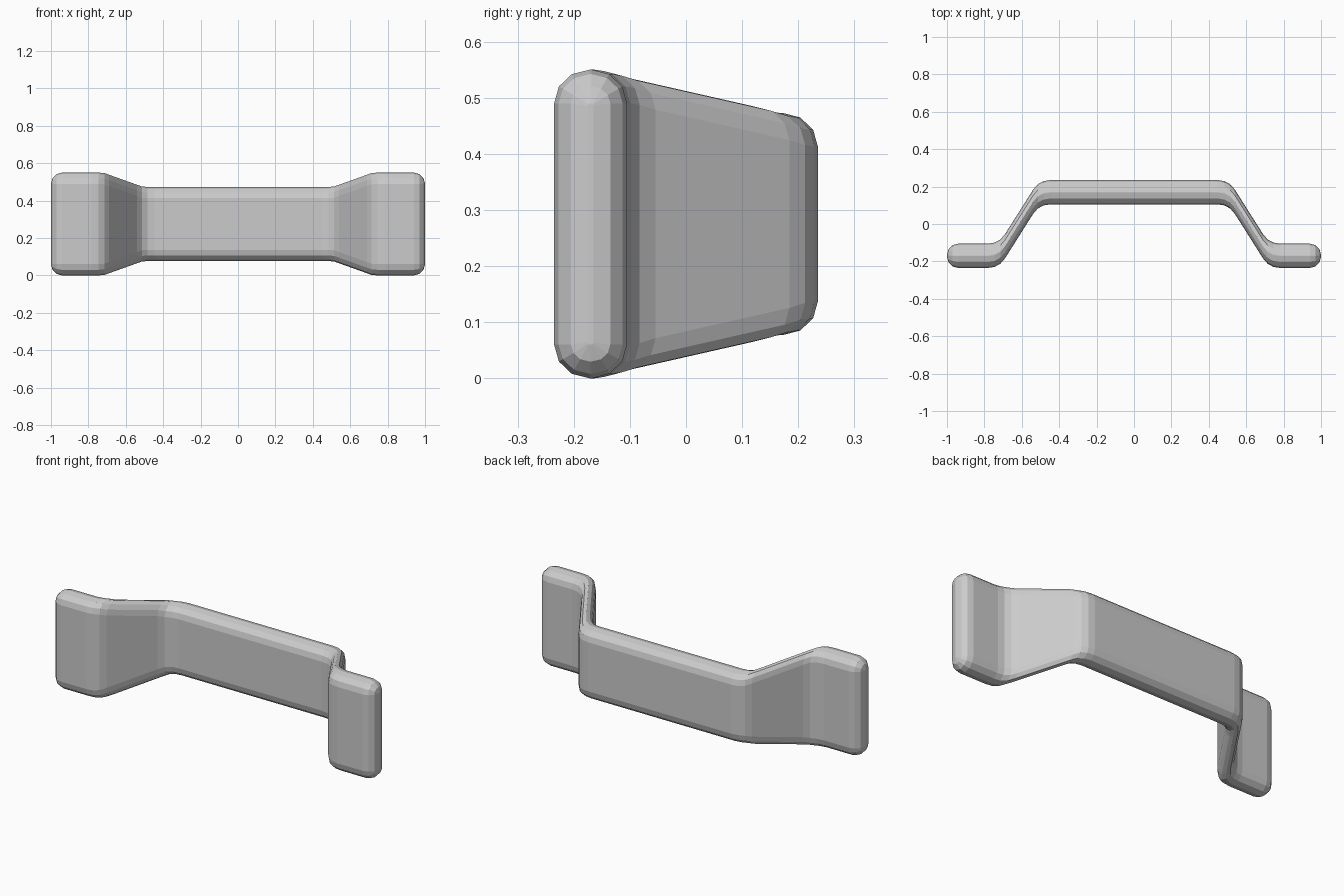
import bpy, bmesh, math

if "Cube" in bpy.data.objects:
    bpy.data.objects.remove(bpy.data.objects["Cube"])

HALF_T, R, HEIGHT, NARROW = 0.065, 0.06, 0.55, 0.077
A, B = (0.722, -0.17), (0.507, 0.17)      # bend corners (x, y) of the centre line
SEG = 3


def bend(p0, corner, p1):
    # rounded corner between two path directions
    def toward(c, p, d=0.06):
        l = math.dist(c, p)
        return [c[i] + (p[i] - c[i]) * d / l for i in (0, 1)]
    s, e = toward(corner, p0), toward(corner, p1)
    return [tuple((1-t)**2 * s[i] + 2*t*(1-t) * corner[i] + t*t * e[i] for i in (0, 1))
            for t in (k / SEG for k in range(SEG + 1))]


def section(bm, x, y, d=0.0):
    # rounded rectangle across the strip, inset by d, sheared to path position
    f = min(1, max(0, (A[0] - abs(x)) / (A[0] - B[0])))
    hz, hy = HEIGHT / 2 - NARROW * f - d, HALF_T - d
    rz, ry = max(R - d, 0.004), hy - 0.002
    ring = []
    for sy, sz, start in ((1, 1, 0), (-1, 1, 90), (-1, -1, 180), (1, -1, 270)):
        for k in range(SEG + 1):
            a = math.radians(start + 90 * k / SEG)
            ring.append(bm.verts.new((x, y + sy * (hy - ry) + ry * math.cos(a),
                                      HEIGHT / 2 + sz * (hz - rz) + rz * math.sin(a))))
    return ring


# right half of the centre line: rounded end, outer bend, inner bend
half = [(1 - R * (1 - math.cos(math.radians(a))), A[1], R * (1 - math.sin(math.radians(a))))
        for a in (0, 30, 60, 90)]
half += [(x, y, 0) for x, y in bend((1, A[1]), A, B) + bend(A, B, (0, B[1]))]
path = half + [(-x, y, d) for x, y, d in reversed(half)]

# loft the strip
bm = bmesh.new()
rings = [section(bm, *p) for p in path]
n = len(rings[0])
for r0, r1 in zip(rings, rings[1:]):
    for i in range(n):
        bm.faces.new((r0[i], r0[(i + 1) % n], r1[(i + 1) % n], r1[i]))
bm.faces.new(rings[0])
bm.faces.new(rings[-1])
bmesh.ops.recalc_face_normals(bm, faces=bm.faces)
me = bpy.data.meshes.new("pull_handle")
bm.to_mesh(me)
bm.free()
handle = bpy.data.objects.new("pull_handle", me)
bpy.context.collection.objects.link(handle)
